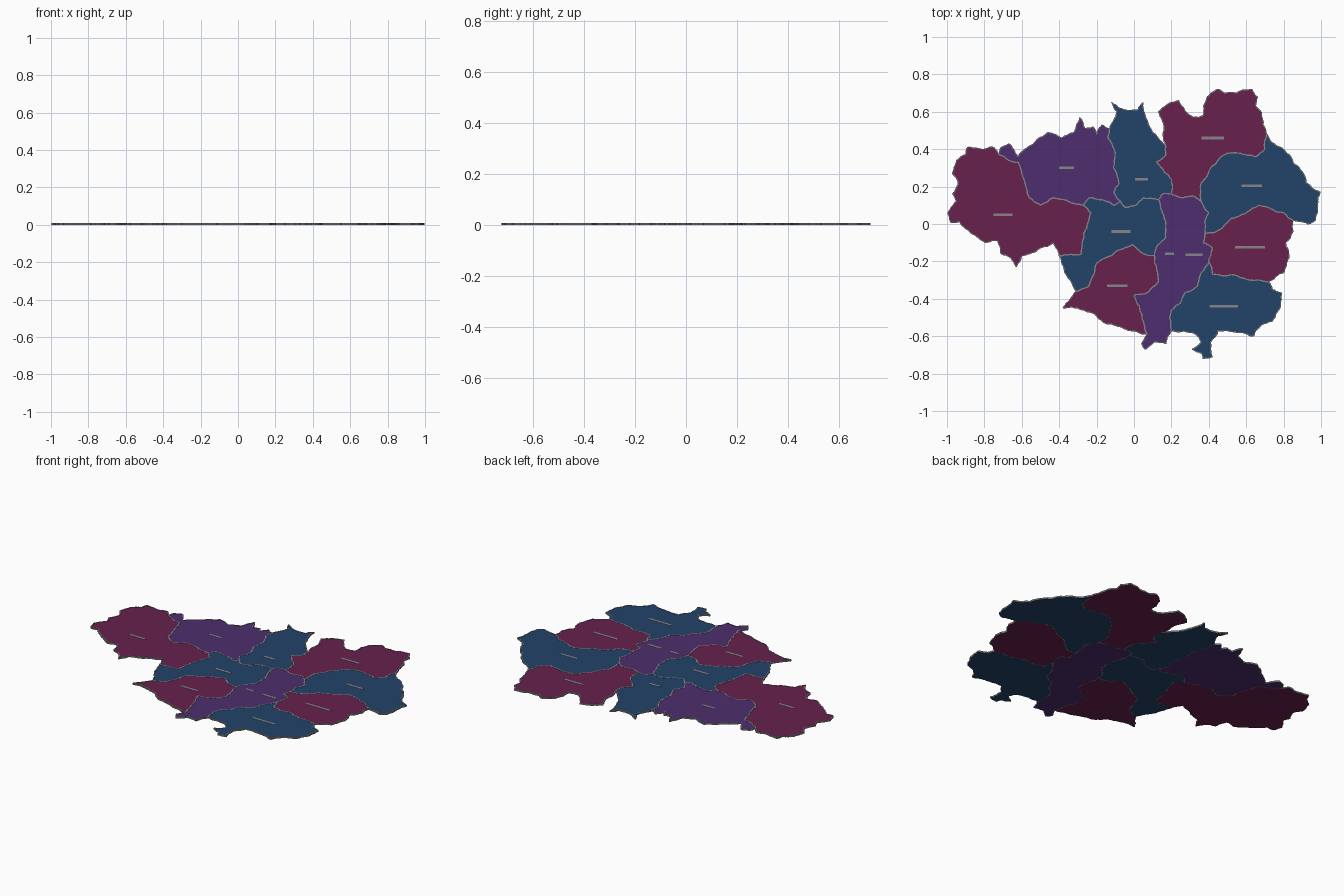
import bpy, bmesh, random
from mathutils import Vector

if "Cube" in bpy.data.objects:
    bpy.data.objects.remove(bpy.data.objects["Cube"])

random.seed(4)
TOP = 0.008


def material(name, rgb):
    m = bpy.data.materials.new(name)
    m.diffuse_color = (*rgb, 1)
    m.use_nodes = True
    m.node_tree.nodes["Principled BSDF"].inputs["Base Color"].default_value = m.diffuse_color
    return m


RED = material("plum_red", (0.135, 0.015, 0.076))
BLUE = material("deep_blue", (0.016, 0.056, 0.14))
PURPLE = material("purple", (0.075, 0.027, 0.155))
GREY = material("border_grey", (0.24, 0.24, 0.25))

paths = {}


def roughen(pts, rounds=3, amount=0.10):
    """Break each straight run into a ragged line by midpoint displacement."""
    for _ in range(rounds):
        out = [pts[0]]
        for a, b in zip(pts, pts[1:]):
            d = b - a
            if d.length > 0.012:
                side = Vector((-d.y, d.x))
                out.append((a + b) / 2 + side * random.uniform(-amount, amount))
            out.append(b)
        pts = out
    return pts


def border(name, *xy):
    """Shared line between two regions, or an outer coast; in hundredths."""
    pts = [Vector((x / 100, y / 100)) for x, y in xy]
    paths[name] = roughen(pts)


# outer edges, running anticlockwise for the west region, then clockwise
border("west_out", (-72, 37), (-75, 41), (-80, 40), (-89, 41), (-90, 37), (-95, 34), (-97, 27),
       (-94, 22), (-97, 16), (-95, 12), (-99.5, 6), (-98, 1), (-93, 1), (-89, -3), (-85, -6),
       (-79, -10), (-73, -9), (-71, -16), (-66, -18), (-63, -23), (-60, -17), (-56, -16),
       (-43, -10), (-40, -17))
border("northwest_out", (-72, 37), (-71, 41), (-67, 43), (-62, 36), (-57, 41), (-46, 49), (-39, 46),
       (-32, 49), (-29, 57), (-26, 51), (-22, 52), (-20, 48), (-17, 53), (-13, 51))
border("north_out", (-13, 51), (-9, 60), (-12, 65), (-8, 62), (2, 61), (5, 65), (6, 58), (10, 49),
       (13, 46), (17, 42))
border("northeast_out", (17, 42), (16, 50), (13, 60), (20, 65), (24, 66), (27, 61), (32, 57),
       (37, 58), (39, 68), (45, 72), (48, 70), (55, 70), (63, 72), (66, 68), (65, 63), (68, 60),
       (69, 53), (71, 48))
border("east_out", (71, 48), (76, 42), (83, 37), (89, 29), (92, 22), (99.5, 17), (98, 10), (97, 2),
       (93, 0), (85, 2))
border("southeast_out", (85, 2), (85, -4), (81, -10), (83, -18), (80, -26), (76, -28), (72, -31))
border("south_out", (72, -31), (74, -35), (79, -37), (78, -45), (74, -52), (68, -54), (64, -60),
       (55, -58), (45, -57), (41, -63), (42, -71), (37, -72), (36, -69), (31, -67), (36, -63),
       (33, -59), (20, -57))
border("middle_out", (20, -57), (17, -64), (11, -63), (6, -67), (4, -64), (7, -59))
border("southwest_out", (7, -59), (-2, -57), (-11, -54), (-17, -52), (-24, -47), (-30, -45),
       (-38, -45), (-34, -40), (-31, -36))
border("inner_out", (-31, -36), (-33, -32), (-37, -26), (-40, -17))

# inner borders
border("west_northwest", (-72, 37), (-67, 34), (-62, 33), (-60, 27), (-58, 21), (-56, 14), (-50, 10),
       (-43, 14), (-32, 11), (-27, 10))
border("west_inner", (-27, 10), (-23, 6), (-25, 0), (-27, -5), (-28, -16), (-40, -17))
border("northwest_inner", (-27, 10), (-24, 14), (-17, 13), (-10, 10), (-7, 12))
border("northwest_north", (-13, 51), (-14, 46), (-10, 38), (-11, 30), (-8, 22), (-11, 17), (-7, 12))
border("north_inner", (-7, 12), (-5, 9), (1, 10), (5, 14), (13, 13))
border("north_middle", (13, 13), (15, 16), (20, 16))
border("north_northeast", (17, 42), (17, 37), (12, 33), (16, 28), (20, 24), (20, 16))
border("northeast_middle", (20, 16), (26, 14), (32, 15), (36, 12))
border("northeast_east", (71, 48), (70, 40), (65, 36), (56, 38), (48, 37), (41, 30), (36, 22), (36, 12))
border("east_middle", (36, 12), (40, 6), (38, 2), (38, -5))
border("east_southeast", (38, -5), (46, -3), (52, 3), (60, 6), (67, 10), (73, 8), (80, 6), (85, 2))
border("southeast_middle", (38, -5), (37, -10), (42, -13), (40, -20))
border("southeast_south", (40, -20), (42, -27), (52, -27), (62, -30), (72, -31))
border("south_middle", (40, -20), (36, -26), (34, -33), (27, -37), (25, -42), (20, -46), (19, -50),
       (20, -57))
border("southwest_middle", (11, -17), (12, -24), (13, -31), (8, -36), (0, -38), (3, -44), (5, -52),
       (7, -59))
border("inner_middle", (13, 13), (16, 4), (17, -7), (13, -11), (11, -17))
border("inner_southwest", (11, -17), (5, -16), (-1, -11), (-10, -15), (-20, -21), (-24, -33), (-31, -36))


def finish(name, bm, mat):
    bmesh.ops.recalc_face_normals(bm, faces=bm.faces)
    me = bpy.data.meshes.new(name)
    bm.to_mesh(me)
    bm.free()
    me.materials.append(mat)
    ob = bpy.data.objects.new(name, me)
    bpy.context.collection.objects.link(ob)


def region(name, mat, names):
    """Join border lines end to end into one outline and raise it to a slab."""
    todo = [paths[n] for n in names.split()]
    loop = list(todo.pop(0))
    while todo:
        for p in todo:
            if (p[0] - loop[-1]).length < 1e-4 or (p[-1] - loop[-1]).length < 1e-4:
                break
        todo = [q for q in todo if q is not p]
        loop += p[1:] if (p[0] - loop[-1]).length < 1e-4 else p[::-1][1:]
    loop.pop()
    bm = bmesh.new()
    low = [bm.verts.new((p.x, p.y, 0)) for p in loop]
    high = [bm.verts.new((p.x, p.y, TOP)) for p in loop]
    caps = [bm.faces.new(low), bm.faces.new(high)]
    for i in range(len(loop)):
        bm.faces.new((low[i - 1], low[i], high[i], high[i - 1]))
    bmesh.ops.recalc_face_normals(bm, faces=bm.faces)
    bmesh.ops.triangulate(bm, faces=caps, ngon_method='EAR_CLIP')
    finish(name, bm, mat)


region("west_region", RED, "west_out west_inner west_northwest")
region("northwest_region", PURPLE, "northwest_out northwest_north northwest_inner west_northwest")
region("north_region", BLUE,
       "north_out north_northeast north_middle north_inner northwest_north")
region("northeast_region", RED, "northeast_out northeast_east northeast_middle north_northeast")
region("east_region", BLUE, "east_out east_southeast east_middle northeast_east")
region("southeast_region", RED, "southeast_out southeast_south southeast_middle east_southeast")
region("south_region", BLUE, "south_out south_middle southeast_south")
region("middle_region", PURPLE, "middle_out southwest_middle inner_middle north_middle "
       "northeast_middle east_middle southeast_middle south_middle")
region("southwest_region", RED, "southwest_out inner_southwest southwest_middle")
region("inner_region", BLUE,
       "inner_out west_inner northwest_inner north_inner inner_middle inner_southwest")


def box(bm, a, b, half, z0, z1):
    """Thin bar from a to b."""
    d = (b - a).normalized()
    s = Vector((-d.y, d.x)) * half
    corners = [a - s, b - s, b + s, a + s]
    lo = [bm.verts.new((c.x, c.y, z0)) for c in corners]
    hi = [bm.verts.new((c.x, c.y, z1)) for c in corners]
    bm.faces.new(lo[::-1])
    bm.faces.new(hi)
    for i in range(4):
        bm.faces.new((lo[i - 1], lo[i], hi[i], hi[i - 1]))


# grey border lines around every region
for name, pts in paths.items():
    bm = bmesh.new()
    for a, b in zip(pts, pts[1:]):
        box(bm, a, b, 0.0025 if name.endswith("out") else 0.0035, 0, TOP + 0.001)
    finish(name + "_border", bm, GREY)

# small plain grey plates at the middle of each region: x, y, length
PLATES = [(-70, 5, 10), (-36, 30, 8), (4, 24, 7), (42, 46, 12), (63, 20.5, 11), (62, -12.5, 16),
          (48, -44, 15), (19, -16, 5), (32, -16.5, 9), (-9, -33, 11), (-7, -4, 10)]
bm = bmesh.new()
for x, y, w in PLATES:
    box(bm, Vector((x - w / 2, y)) / 100, Vector((x + w / 2, y)) / 100, 0.007, TOP - 0.001, TOP + 0.001)
finish("marker_plates", bm, GREY)
